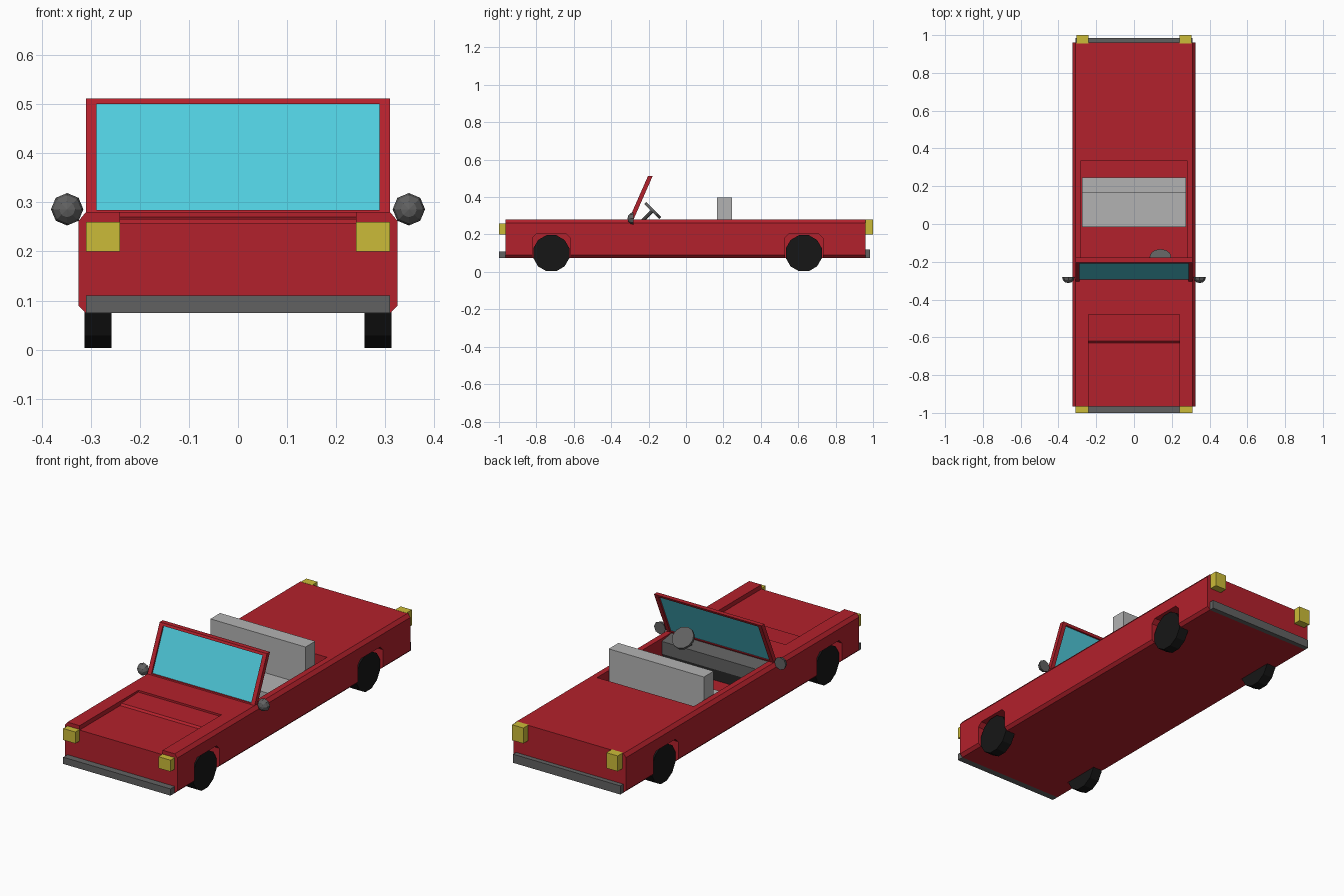
import bpy, bmesh
from math import radians
from mathutils import Matrix, Vector

if "Cube" in bpy.data.objects:
    bpy.data.objects.remove(bpy.data.objects["Cube"])


def material(name, rgb):
    m = bpy.data.materials.new(name)
    m.diffuse_color = (*rgb, 1)
    m.use_nodes = True
    m.node_tree.nodes["Principled BSDF"].inputs["Base Color"].default_value = m.diffuse_color
    return m


RED = material("red_paint", (0.45, 0.015, 0.025))
GLASS = material("cyan_glass", (0.08, 0.6, 0.72))
YELLOW = material("yellow_lamp", (0.6, 0.5, 0.04))
BLACK = material("black_rubber", (0.008, 0.008, 0.008))
DARK = material("dark_grey", (0.12, 0.12, 0.12))
LIGHT = material("light_grey", (0.45, 0.45, 0.45))


def finish(name, bm, mat):
    bmesh.ops.recalc_face_normals(bm, faces=bm.faces)
    me = bpy.data.meshes.new(name)
    bm.to_mesh(me)
    bm.free()
    ob = bpy.data.objects.new(name, me)
    bpy.context.collection.objects.link(ob)
    if mat:
        me.materials.append(mat)
    return ob


def prism(name, pts, a, b, mat=None, axis="X"):
    """Extrude a profile: (y, z) points along X, or (x, z) points along Y."""
    bm = bmesh.new()
    place = (lambda p: (a, *p)) if axis == "X" else (lambda p: (p[0], a, p[1]))
    face = bm.faces.new([bm.verts.new(place(p)) for p in pts])
    new = bmesh.ops.extrude_face_region(bm, geom=[face])["geom"]
    step = Vector((b - a, 0, 0) if axis == "X" else (0, b - a, 0))
    bmesh.ops.translate(bm, vec=step, verts=[v for v in new if isinstance(v, bmesh.types.BMVert)])
    return finish(name, bm, mat)


def box(name, x, y, z, mat=None):
    return prism(name, [(y[0], z[0]), (y[1], z[0]), (y[1], z[1]), (y[0], z[1])], x[0], x[1], mat)


def cylinder(name, centre, radius, depth, rot, mat, sides=12):
    bm = bmesh.new()
    bmesh.ops.create_cone(bm, cap_ends=True, segments=sides, radius1=radius, radius2=radius,
                          depth=depth, matrix=Matrix.Translation(centre) @ rot)
    return finish(name, bm, mat)


def cut(ob, cutter):
    cutter.hide_render = True
    mod = ob.modifiers.new("cut", "BOOLEAN")
    mod.operation, mod.solver, mod.object = "DIFFERENCE", "EXACT", cutter
    bpy.context.view_layer.objects.active = ob
    bpy.ops.object.modifier_apply(modifier=mod.name)
    bpy.data.objects.remove(cutter)


# Body: slab with chamfered long edges
half = [(0.31, 0.075), (0.325, 0.09), (0.325, 0.262), (0.31, 0.28)]
body = prism("body", half + [(-x, z) for x, z in reversed(half)], -0.965, 0.96, RED, "Y")

# Cockpit opening and stepped hood recess
cut(body, box("cockpit_cutter", (-0.28, 0.28), (-0.285, 0.335), (0.11, 0.4)))
cut(body, prism("hood_cutter", [(-1.1, 0.257), (-0.63, 0.257), (-0.62, 0.266),
                                (-0.48, 0.27), (-0.48, 0.4), (-1.1, 0.4)], -0.24, 0.24))

# Wheel arches and wheels
for end, y in (("front", -0.72), ("rear", 0.63)):
    for side, s in (("left", -1), ("right", 1)):
        arch = [(y - 0.102, 0), (y - 0.102, 0.18), (y - 0.08, 0.202),
                (y + 0.08, 0.202), (y + 0.102, 0.18), (y + 0.102, 0)]
        cut(body, prism("arch_cutter", arch, s * 0.255, s * 0.5))
        cylinder(f"{end}_{side}_wheel", (s * 0.285, y, 0.1), 0.1, 0.055,
                 Matrix.Rotation(radians(90), 4, "Y") @ Matrix.Rotation(radians(15), 4, "Z"), BLACK)

# Bumpers
box("front_bumper", (-0.31, 0.31), (-1.0, -0.964), (0.075, 0.11), DARK)
box("rear_bumper", (-0.31, 0.31), (0.959, 0.985), (0.075, 0.12), DARK)

# Lamps
for side, s in (("left", -1), ("right", 1)):
    box(f"{side}_headlamp", (s * 0.24, s * 0.31), (-1.0, -0.964), (0.2, 0.26), YELLOW)
    box(f"{side}_tail_lamp", (s * 0.24, s * 0.305), (0.955, 1.0), (0.2, 0.281), YELLOW)


# Raked windscreen: frame bars and inset glass
def raked(name, x, z, mat, depth=(0, 0.025)):
    y = [-0.31 + (h - 0.27) * 0.44 for h in z]
    pts = [(y[0] + depth[0], z[0]), (y[0] + depth[1], z[0]),
           (y[1] + depth[1], z[1]), (y[1] + depth[0], z[1])]
    prism(name, pts, x[0], x[1], mat)


for side, s in (("left", -1), ("right", 1)):
    raked(f"{side}_windscreen_post", (s * 0.288, s * 0.31), (0.27, 0.512), RED)
raked("windscreen_top_rail", (-0.288, 0.288), (0.5, 0.512), RED)
raked("windscreen_bottom_rail", (-0.288, 0.288), (0.27, 0.285), RED)
raked("windscreen_glass", (-0.288, 0.288), (0.285, 0.5), GLASS, (0.009, 0.016))

# Dashboard
prism("dashboard", [(-0.285, 0.278), (-0.2, 0.265), (-0.2, 0.2), (-0.26, 0.11), (-0.285, 0.11)],
      -0.28, 0.28, DARK)

# Bench seat: cushion and back in one profile
prism("seat", [(-0.015, 0.11), (-0.015, 0.2), (0.165, 0.2), (0.165, 0.397),
               (0.245, 0.397), (0.245, 0.11)], -0.275, 0.275, LIGHT)

# Steering wheel and column
tilt = Matrix.Rotation(radians(-45), 4, "X")
cylinder("steering_wheel", (0.14, -0.178, 0.328), 0.057, 0.014, tilt, DARK)
cylinder("steering_column", (0.14, -0.218, 0.288), 0.009, 0.11, tilt, DARK, 8)

# Door mirrors: faceted half domes with a flat back
for side, s in (("left", -1), ("right", 1)):
    bm = bmesh.new()
    bmesh.ops.create_uvsphere(bm, u_segments=8, v_segments=6, radius=0.033,
                              matrix=Matrix.Rotation(radians(90), 4, "X"))
    bmesh.ops.bisect_plane(bm, geom=bm.verts[:] + bm.edges[:] + bm.faces[:], plane_co=(0, 0, 0),
                           plane_no=(0, 1, 0), clear_outer=True, dist=1e-5)
    bmesh.ops.holes_fill(bm, edges=[e for e in bm.edges if e.is_boundary])
    bmesh.ops.translate(bm, vec=(s * 0.348, -0.28, 0.286), verts=bm.verts)
    finish(f"{side}_mirror", bm, DARK)
